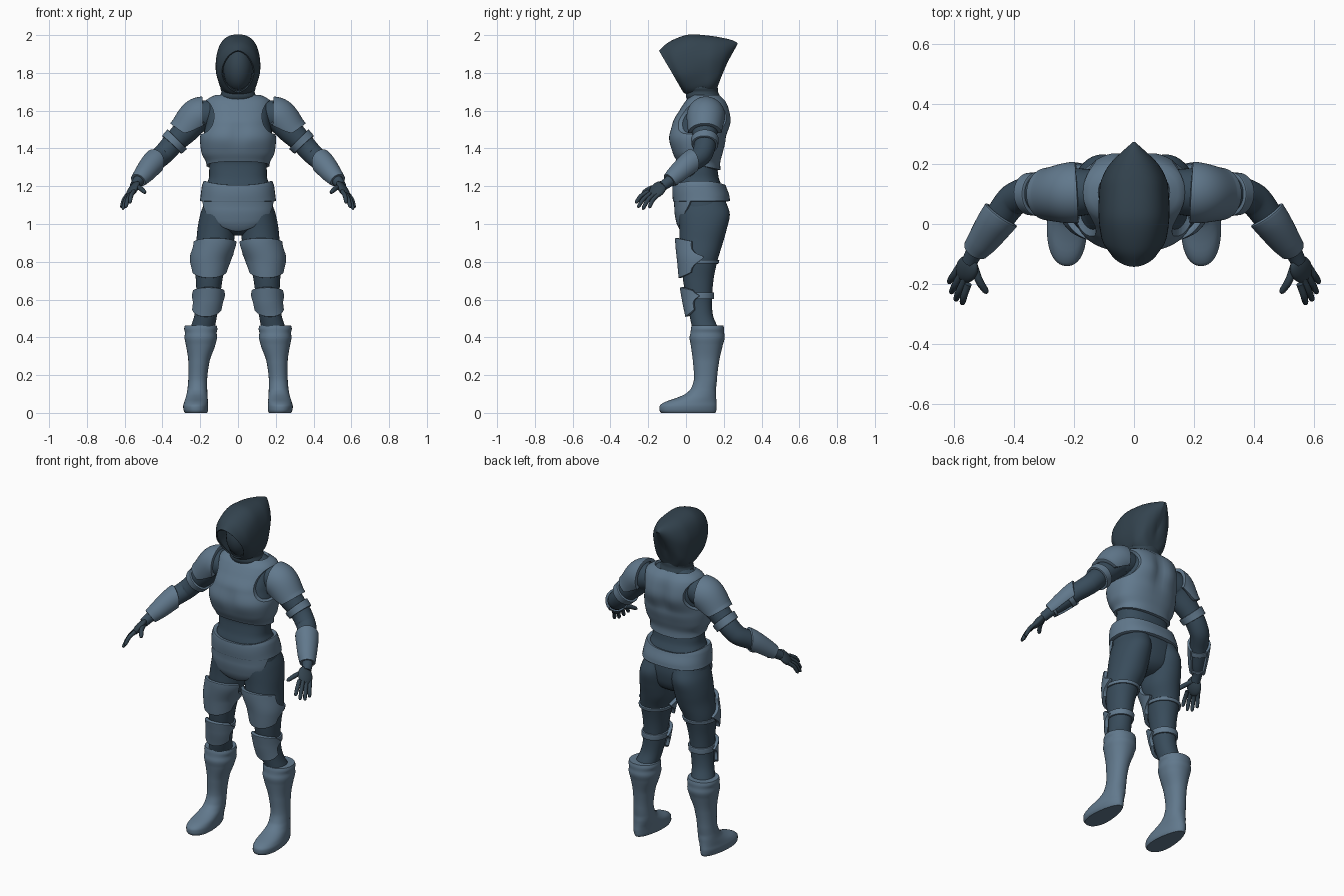
import bpy, bmesh
from math import sin, cos, pi, exp, copysign
from mathutils import Vector, Matrix

if "Cube" in bpy.data.objects:
    bpy.data.objects.remove(bpy.data.objects["Cube"])


def material(name, rgb):
    m = bpy.data.materials.new(name)
    m.use_nodes = True
    m.diffuse_color = (*rgb, 1)
    m.node_tree.nodes["Principled BSDF"].inputs["Base Color"].default_value = (*rgb, 1)
    return m


ARMOUR = material("slate armour", (.12, .19, .265))
SUIT = material("dark suit", (.04, .072, .105))
CLOTH = material("dark cloth", (.033, .056, .077))


def spline(rows, k):
    """Smooth interpolation of rows keyed by their first value, no overshoot."""
    i = max(0, min(len(rows) - 2, sum(r[0] <= k for r in rows) - 1))
    h = rows[i + 1][0] - rows[i][0]
    t = (k - rows[i][0]) / h

    def slope(j, c):
        d = [(rows[n + 1][c] - rows[n][c]) / (rows[n + 1][0] - rows[n][0])
             for n in (j - 1, j) if 0 <= n < len(rows) - 1]
        if len(d) == 1:
            return d[0]
        return 2 * d[0] * d[1] / (d[0] + d[1]) if d[0] * d[1] > 0 else 0

    return [rows[i][c] * (1 + 2 * t) * (1 - t) ** 2 + rows[i + 1][c] * t * t * (3 - 2 * t)
            + h * t * (1 - t) * (slope(i, c) * (1 - t) - slope(i + 1, c) * t)
            for c in range(1, len(rows[0]))]


def power(v, e):
    return copysign(abs(v) ** (2 / e), v)


def upright(rows, e=2, shape=None):
    """Surface of level rings; rows are z, x, y, half width, half depth. Angle 0 is front."""
    def point(z, a, off=0):
        cx, cy, rx, ry = spline(rows, z)
        p = Vector((cx + (rx + off) * power(sin(a), e), cy - (ry + off) * power(cos(a), e), z))
        return shape(p, cx) if shape else p
    return point


def tube(rows):
    """Surface around a path; rows are key, x, y, z, radius. Angle 0 is up."""
    def point(k, a, off=0):
        *c, r = spline(rows, k)
        ahead, behind = spline(rows, k + .05), spline(rows, k - .05)
        t = (Vector(ahead[:3]) - Vector(behind[:3])).normalized()
        n = (Vector((0, 0, 1)) - t * t.z).normalized()
        return Vector(c) + (n * cos(a) + t.cross(n) * sin(a)) * (r + off)
    return point


def finish(name, bm, mat, thick=0, mirror=False, cutter=None, bevel=True):
    bmesh.ops.recalc_face_normals(bm, faces=bm.faces)
    me = bpy.data.meshes.new(name)
    bm.to_mesh(me)
    bm.free()
    ob = bpy.data.objects.new(name, me)
    bpy.context.scene.collection.objects.link(ob)
    if thick:
        s = ob.modifiers.new("thickness", 'SOLIDIFY')
        s.thickness, s.offset = thick, 0
        if bevel:
            b = ob.modifiers.new("soft rim", 'BEVEL')
            b.width, b.segments, b.limit_method, b.angle_limit = .004, 2, 'ANGLE', 1
    if cutter:
        c = ob.modifiers.new("cut", 'BOOLEAN')
        c.operation, c.object = 'DIFFERENCE', cutter
    if mirror:
        ob.modifiers.new("mirror", 'MIRROR').use_mirror_merge = False
    # Bake the modifiers so that smoothing sees the final edges
    bpy.context.view_layer.update()
    baked = bpy.data.meshes.new_from_object(ob.evaluated_get(bpy.context.evaluated_depsgraph_get()))
    ob.modifiers.clear()
    ob.data = baked
    baked.materials.clear()
    baked.materials.append(mat)
    parts.append(ob)
    return ob


def grid(name, f, mat, nu=40, nv=30, wrap=True, caps=(), **kw):
    """Surface f(u, v): u in -1..1 around, v in 0..1 along."""
    bm = bmesh.new()
    nu_pts = nu if wrap else nu + 1
    rows = [[bm.verts.new(f(-1 + 2 * i / nu, j / nv)) for i in range(nu_pts)] for j in range(nv + 1)]
    for a, b in zip(rows, rows[1:]):
        for i in range(nu):
            n = (i + 1) % nu_pts
            bm.faces.new((a[i], a[n], b[n], b[i]))
    for end in caps:
        bm.faces.new(rows[end])
    return finish(name, bm, mat, **kw)


def loft(name, surf, k0, k1, mat, off=0, caps=(0, -1), **kw):
    return grid(name, lambda u, v: surf(k0 + (k1 - k0) * v, u * pi, off), mat, caps=caps, **kw)


def plate(name, surf, lo, hi, spread, off, thick, mirror=False, **kw):
    """Armour shell; lo and hi depend on the angle, spread on the height."""
    def f(u, v):
        a = u * spread(v)
        return surf(lo(a) + (hi(a) - lo(a)) * v, a, off)
    return grid(name, f, ARMOUR, thick=thick, mirror=mirror, **kw)


def ellipsoid(name, centre, axes, mat, rot=Matrix(), mirror=False):
    bm = bmesh.new()
    bmesh.ops.create_uvsphere(bm, u_segments=32, v_segments=20, radius=1)
    bm.transform(Matrix.Translation(centre) @ rot @ Matrix.Diagonal((*axes, 1)))
    return finish(name, bm, mat, mirror=mirror)


parts = []


# Torso with a shallow groove down the breastbone and the spine
def grooves(p, cx):
    w = exp(-(p.x / .04) ** 2)
    if p.y < .08:
        p.y += .012 * w * exp(-((p.z - 1.47) / .06) ** 2)
    else:
        p.y -= .022 * w * exp(-((p.z - 1.55) / .1) ** 2)
    return p


torso = upright([
    (.94, 0, .09, .05, .05), (.97, 0, .085, .12, .1), (1.02, 0, .085, .175, .122),
    (1.08, 0, .085, .185, .13), (1.14, 0, .08, .178, .13), (1.2, 0, .07, .17, .12),
    (1.25, 0, .067, .153, .105), (1.32, 0, .067, .152, .098), (1.38, 0, .062, .178, .118),
    (1.45, 0, .06, .185, .138), (1.53, 0, .083, .172, .142), (1.6, 0, .1, .168, .118),
    (1.65, 0, .105, .155, .09), (1.68, 0, .105, .1, .06), (1.72, 0, .1, .055, .05),
    (1.78, 0, .1, .05, .05)], 2.4, grooves)
loft("torso", torso, .94, 1.78, SUIT, nv=60)

# Chest armour with armholes cut out
bm = bmesh.new()
for side in (-1, 1):
    bmesh.ops.create_cone(bm, cap_ends=True, segments=40, radius1=1, radius2=1, depth=1,
                          matrix=Matrix.Translation((side * .205, .1, 1.57))
                          @ Matrix.Diagonal((.078, .8, .095, 1)) @ Matrix.Rotation(pi / 2, 4, 'X'))
cutter = finish("armhole_cutter", bm, SUIT)
cutter.hide_render = True
plate("chest_armour", torso, lambda a: 1.31 + .025 * cos(a), lambda a: 1.675, lambda v: pi,
      .007, .018, cutter=cutter, bevel=False, nu=56)
parts.remove(cutter)
bpy.data.objects.remove(cutter)

# Belt and the curved panel below it
plate("belt", torso, lambda a: 1.12, lambda a: 1.225 - .02 * cos(a) ** 2, lambda v: pi, .01, .022)
plate("hip_panel", torso, lambda a: .965 + .16 * (a / 1.25) ** 2, lambda a: 1.14, lambda v: 1.25,
      .01, .014, wrap=False)

# Legs
leg = upright([
    (.44, .19, .105, .065, .07), (.52, .17, .08, .06, .062), (.6, .158, .07, .062, .068),
    (.7, .153, .065, .07, .08), (.8, .147, .07, .085, .095), (.9, .122, .08, .1, .115),
    (.97, .115, .09, .1, .125), (1.05, .105, .097, .095, .135), (1.12, .09, .09, .085, .12)], 2.1)
loft("legs", leg, .44, 1.12, SUIT, nv=40, mirror=True)

# Thigh and knee plates with their straps
plate("thigh_plates", leg, lambda a: .715 + .02 * a * a, lambda a: .925 - .012 * a * a,
      lambda v: 1.2 + .55 * exp(-((v - .42) / .2) ** 2), .012, .02, wrap=False, mirror=True)
plate("knee_plates", leg, lambda a: .51 + .025 * a * a, lambda a: .665 - .01 * a * a,
      lambda v: 1.2 + .4 * exp(-((v - .7) / .2) ** 2), .014, .02, wrap=False, mirror=True)
for name, z, h in (("thigh_straps", .8, .01), ("knee_straps", .62, .018)):
    plate(name, leg, lambda a: z - h, lambda a: z + h, lambda v: pi, .004, .012, nv=3, mirror=True)


# Boots, wider at the toe than at the heel
def toe(p, cx):
    p.x = cx + (p.x - cx) * (1 - 1.4 * p.y * max(0, 1 - p.z / .12))
    return p


boot = upright([
    (0, .222, .012, .058, .143), (.012, .223, .01, .064, .15), (.035, .224, .011, .066, .151),
    (.055, .222, .022, .064, .139), (.08, .219, .056, .06, .104), (.1, .217, .078, .056, .082),
    (.13, .215, .093, .052, .066), (.18, .213, .103, .05, .061), (.27, .207, .106, .056, .069),
    (.36, .198, .11, .078, .085), (.4, .197, .112, .086, .093), (.425, .197, .113, .084, .089),
    (.445, .197, .114, .088, .088), (.462, .197, .114, .084, .084)], 2.15, toe)
loft("boots", boot, 0, .462, ARMOUR, nv=70, mirror=True)

# Arms
arm = tube([
    (0, .11, .11, 1.585, .07), (1, .2, .105, 1.57, .08), (2, .28, .1, 1.49, .067),
    (3, .345, .1, 1.425, .058), (4, .395, .085, 1.37, .055), (5, .45, .02, 1.32, .05),
    (6, .5, -.05, 1.26, .039), (7, .53, -.09, 1.225, .029), (8, .548, -.125, 1.2, .026)])
loft("arms", arm, 0, 8, SUIT, nv=60, mirror=True)
plate("shoulder_pads", arm, lambda a: .7 + .08 * a * a, lambda a: 2.25 - .06 * a * a,
      lambda v: 2.1 - .5 * v * v, .012, .02, wrap=False, mirror=True)
plate("arm_bands", arm, lambda a: 2.6, lambda a: 3.1, lambda v: pi, .006, .014, nv=6, mirror=True)
plate("forearm_guards", arm, lambda a: 4.65 + .08 * a * a, lambda a: 6.9, lambda v: 2.3,
      .007, .014, wrap=False, mirror=True)
for name, k in (("upper_forearm_straps", 5.3), ("wrist_straps", 6.6)):
    plate(name, arm, lambda a: k - .13, lambda a: k + .13, lambda v: pi, .004, .01, nv=3, mirror=True)

# Hands: palm, four fingers and a thumb
across = Vector((.48, .84, -.24)).normalized()
along = Vector((.03, -.065, -.06))
along = (along - across * along.dot(across)).normalized()
frame = Matrix((along, across, along.cross(across))).transposed().to_4x4()
ellipsoid("palms", (.557, -.15, 1.182), (.056, .043, .021), CLOTH, frame, True)
knuckle = Vector((.568, -.172, 1.165))
tips = ((.573, -.267, 1.11), (.595, -.255, 1.087), (.61, -.23, 1.077), (.617, -.195, 1.085))
digits = [(knuckle + across * (.022 * i - .033), Vector(t), .0115) for i, t in enumerate(tips)]
digits.append((Vector((.535, -.135, 1.2)), Vector((.49, -.23, 1.165)), .013))
for i, (base, tip, r) in enumerate(digits):
    mid = base.lerp(tip, .5) + Vector((.004, -.006, .006))
    path = tube([(0, *base, r), (1, *mid, r), (1.8, *mid.lerp(tip, .85), r * .8), (2, *tip, r * .35)])
    loft("thumbs" if i == 4 else f"fingers_{i + 1}", path, 0, 2, CLOTH, nu=12, nv=16, mirror=True)

# Hood: tilted rings from the face opening to the peak; rows are top y, z, bottom y, z, width
hood = [(0, -.14, 1.915, -.012, 1.7, .082, 1.75), (1, -.085, 1.962, .008, 1.688, .106, 2.1),
        (2, .03, 2, .05, 1.68, .113, 2.4), (3, .13, 1.992, .11, 1.68, .11, 2.4),
        (4, .21, 1.978, .15, 1.695, .086, 2.2), (5, .252, 1.966, .168, 1.74, .05, 2),
        (6, .27, 1.955, .195, 1.82, .015, 2)]


def hood_point(u, v):
    ty, tz, by, bz, w, e = spline(hood, 6 * v)
    a = u * pi
    c = power(cos(a), e) / 2
    fold = 1 + .03 * sin(7 * abs(a) + 9 * v) * sin(pi * v) * sin(a / 2) ** 2
    return Vector((w * fold * power(sin(a), e), (ty + by) / 2 + (ty - by) * c, (tz + bz) / 2 + (tz - bz) * c))


grid("hood", hood_point, CLOTH, nu=56, nv=40, caps=(-1,), thick=.008, bevel=False)
ellipsoid("masked_face", (0, .035, 1.825), (.078, .1, .125), CLOTH)
cowl = upright([(1.65, 0, .095, .085, .085), (1.675, 0, .09, .096, .09), (1.7, 0, .085, .088, .085),
                (1.72, 0, .08, .094, .088), (1.76, 0, .075, .08, .075)], 2.1)
loft("neck_wrap", cowl, 1.65, 1.76, CLOTH)

# Smooth shading with crisp rims
for ob in bpy.context.selected_objects:
    ob.select_set(False)
for ob in parts:
    ob.select_set(True)
bpy.context.view_layer.objects.active = parts[0]
bpy.ops.object.shade_smooth_by_angle(angle=.7)
